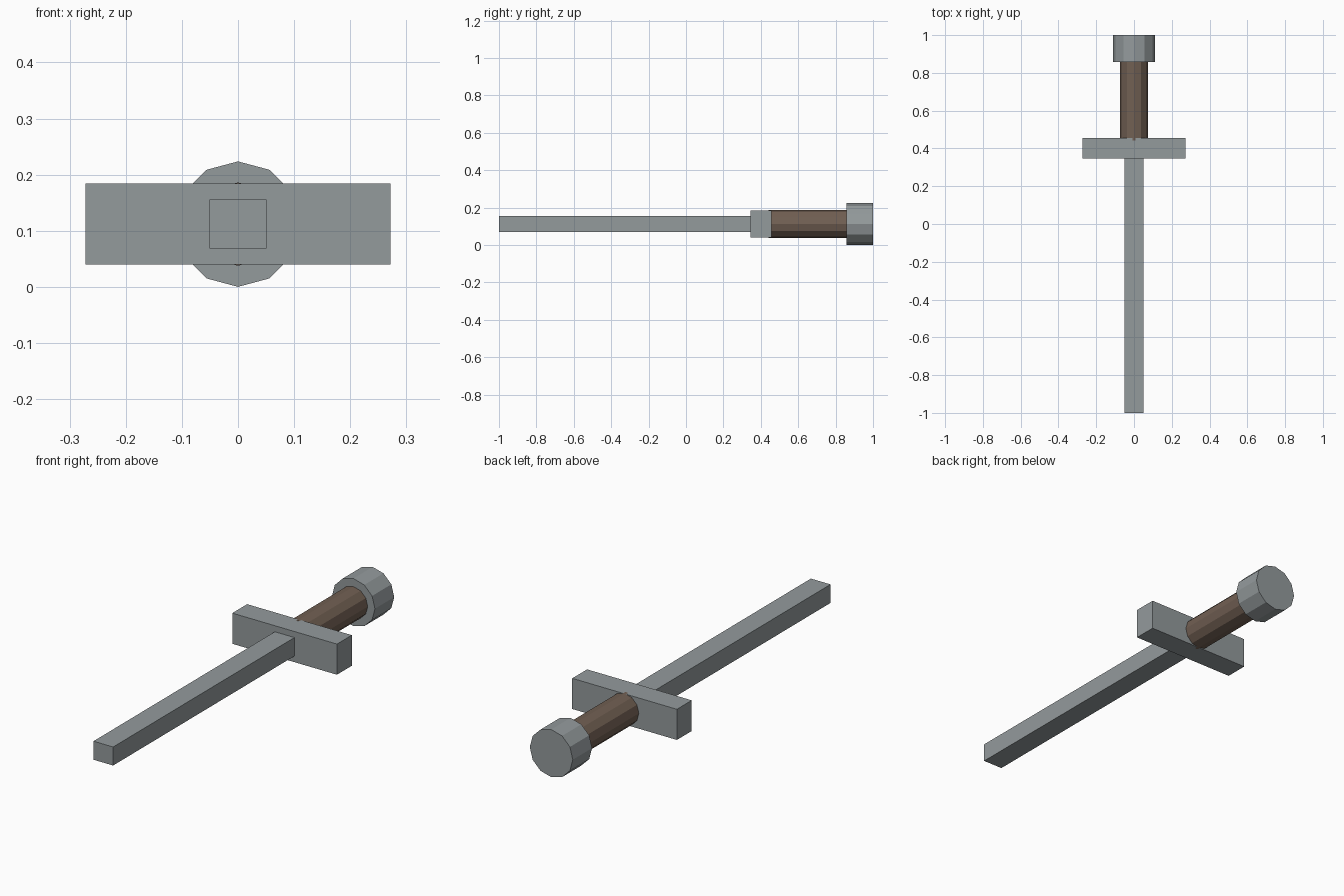
import bpy, math

if "Cube" in bpy.data.objects:
    bpy.data.objects.remove(bpy.data.objects["Cube"])

ZC = 0.1118  # height of the sword's long axis


def material(name, r, g, b):
    mat = bpy.data.materials.new(name)
    mat.diffuse_color = (r, g, b, 1)
    mat.use_nodes = True
    mat.node_tree.nodes["Principled BSDF"].inputs["Base Color"].default_value = mat.diffuse_color
    return mat


steel = material("dark_steel", 0.295, 0.325, 0.335)
brown = material("brown_grip", 0.165, 0.115, 0.085)


def bar(name, width, y0, y1, height, mat):
    """Rectangular bar running from y0 to y1 along the axis."""
    bpy.ops.mesh.primitive_cube_add(size=1, location=(0, (y0 + y1) / 2, ZC))
    ob = bpy.context.object
    ob.name = name
    ob.scale = (width, y1 - y0, height)
    bpy.ops.object.transform_apply(location=False, rotation=False, scale=True)
    ob.data.materials.append(mat)


def rod(name, radius, y0, y1, mat):
    """Twelve-sided rod running from y0 to y1, with a vertex at the top."""
    bpy.ops.mesh.primitive_cylinder_add(
        vertices=12, radius=radius, depth=y1 - y0,
        location=(0, (y0 + y1) / 2, ZC), rotation=(math.pi / 2, 0, 0))
    ob = bpy.context.object
    ob.name = name
    ob.data.materials.append(mat)


# Blade and cross guard
bar("blade", 0.102, -1.0, 0.346, 0.087, steel)
bar("cross_guard", 0.544, 0.346, 0.456, 0.144, steel)

# Grip, slightly sunk into the guard
rod("grip", 0.0742, 0.442, 0.857, brown)

# Pommel
rod("pommel", 0.1118, 0.857, 1.0, steel)
